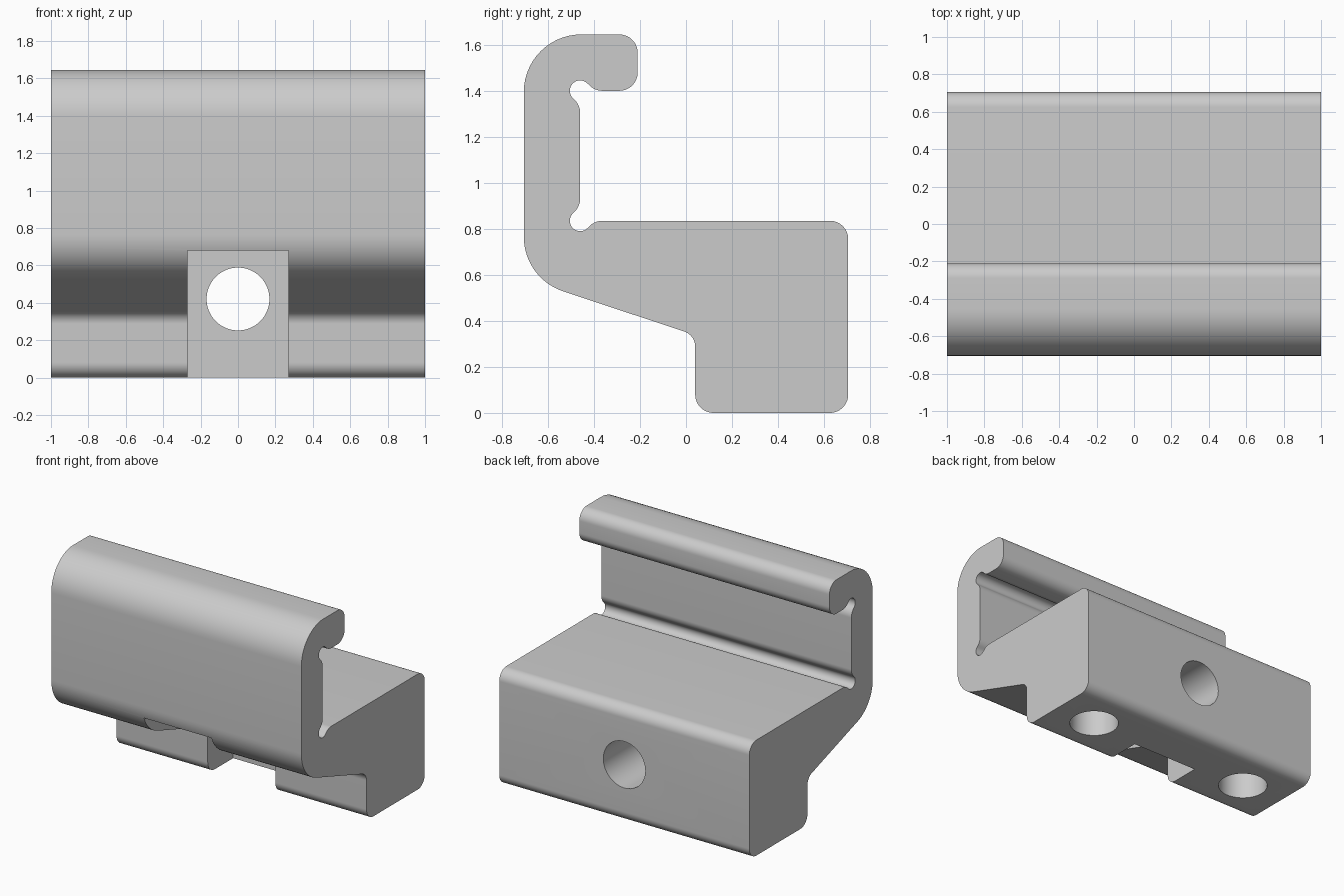
import bpy, bmesh, math
from mathutils import Vector

if "Cube" in bpy.data.objects:
    bpy.data.objects.remove(bpy.data.objects["Cube"])

steel = bpy.data.materials.new("plain grey")
steel.diffuse_color = (0.6, 0.6, 0.6, 1)
steel.use_nodes = True
steel.node_tree.nodes["Principled BSDF"].inputs["Base Color"].default_value = steel.diffuse_color


def fillet(prev, corner, nxt, r, steps=14):
    """Points of a rounded corner; r = 0 keeps it sharp."""
    p, c, n = Vector(prev), Vector(corner), Vector(nxt)
    if r == 0:
        return [c]
    u, v = (p - c).normalized(), (n - c).normalized()
    half = u.angle(v) / 2
    mid = c + (u + v).normalized() * r / math.sin(half)
    a, b = c + u * r / math.tan(half) - mid, c + v * r / math.tan(half) - mid
    w = a.angle(b)
    return [mid + (a * math.sin((1 - t) * w) + b * math.sin(t * w)) / math.sin(w)
            for t in (i / steps for i in range(steps + 1))]


def relief(y, z, start, r=0.045, steps=18):
    """Half-circle undercut in an inner corner, as sharp profile points."""
    return [(y + r * math.cos(start + math.pi * i / steps),
             z + r * math.sin(start + math.pi * i / steps), 0) for i in range(steps + 1)]


def add_object(name, bm):
    bmesh.ops.recalc_face_normals(bm, faces=bm.faces)
    mesh = bpy.data.meshes.new(name)
    bm.to_mesh(mesh)
    bm.free()
    mesh.materials.append(steel)
    obj = bpy.data.objects.new(name, mesh)
    bpy.context.collection.objects.link(obj)
    return obj


# Hook-shaped side profile: (y, z, corner radius)
outline = [(-0.705, 1.645, 0.25), (-0.21, 1.645, 0.08), (-0.21, 1.4, 0.08), (-0.396, 1.4, 0.08)]
outline += relief(-0.46, 1.4, math.pi / 4)
outline += [(-0.46, 1.336, 0.08), (-0.46, 0.899, 0.08)]
outline += relief(-0.46, 0.835, 3 * math.pi / 4)
outline += [(-0.396, 0.835, 0.08), (0.705, 0.835, 0.08), (0.705, 0, 0.08),
            (0.04, 0, 0.08), (0.04, 0.338, 0.07), (-0.705, 0.585, 0.25)]

points = []
for i, (y, z, r) in enumerate(outline):
    before, after = outline[i - 1], outline[(i + 1) % len(outline)]
    points += fillet(before[:2], (y, z), after[:2], r)

# Clamp body extruded along x
bm = bmesh.new()
face = bm.faces.new([bm.verts.new((-1, p.x, p.y)) for p in points])
ext = bmesh.ops.extrude_face_region(bm, geom=[face])
bmesh.ops.translate(bm, vec=(2, 0, 0),
                    verts=[v for v in ext["geom"] if isinstance(v, bmesh.types.BMVert)])
body = add_object("clamp_body", bm)


def box_cutter(name, low, high):
    bm = bmesh.new()
    bmesh.ops.create_cube(bm, size=1)
    for v in bm.verts:
        v.co = [(a + b) / 2 + c * (b - a) for a, b, c in zip(low, high, v.co)]
    return add_object(name, bm)


def round_cutter(name, centre, depth, along_y=False):
    bm = bmesh.new()
    bmesh.ops.create_cone(bm, cap_ends=True, segments=64, radius1=0.168, radius2=0.168, depth=depth)
    obj = add_object(name, bm)
    obj.location = centre
    if along_y:
        obj.rotation_euler.x = math.pi / 2
    return obj


# Front slot, cross hole behind it, and two blind holes in the underside
cutters = [box_cutter("slot_cutter", (-0.27, -1, -0.2), (0.27, 0.33, 0.68)),
           round_cutter("cross_hole_cutter", (0, 0.6, 0.42), 0.8, True)]
for side in (-1, 1):
    cutters.append(round_cutter("bottom_hole_cutter", (side * 0.67, 0.37, 0.2), 0.6))

bpy.context.view_layer.objects.active = body
body.select_set(True)
for cutter in cutters:
    cutter.hide_render = True
    mod = body.modifiers.new("cut", 'BOOLEAN')
    mod.operation, mod.solver, mod.object = 'DIFFERENCE', 'EXACT', cutter
    bpy.ops.object.modifier_apply(modifier=mod.name)
    bpy.data.objects.remove(cutter)

bpy.ops.object.shade_smooth_by_angle(angle=math.radians(30))
